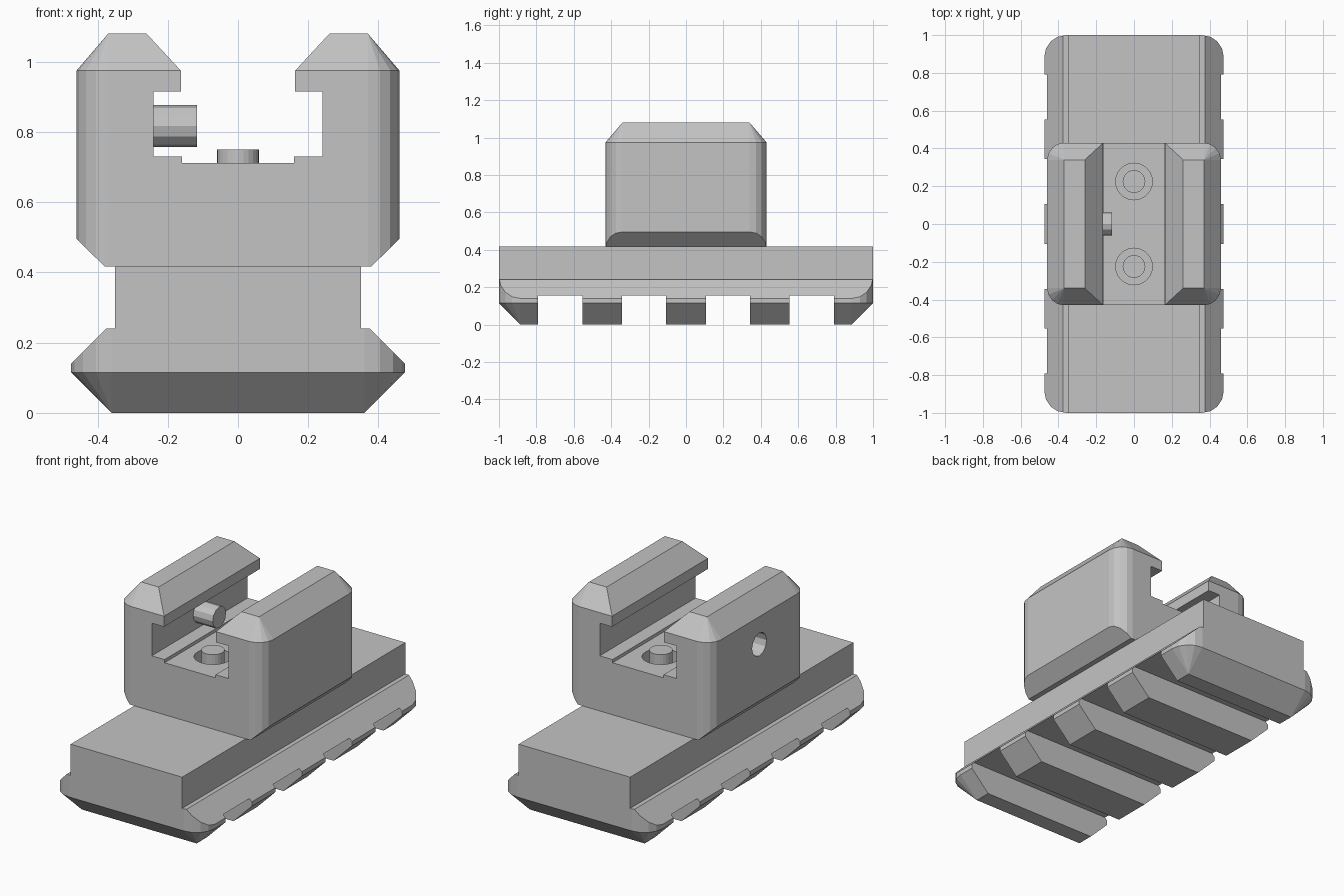
import bpy, bmesh, math
from mathutils import Matrix

cube = bpy.data.objects.get("Cube")
if cube:
    bpy.data.objects.remove(cube, do_unlink=True)

grey = bpy.data.materials.new("plain grey")
grey.use_nodes = True
grey.diffuse_color = (0.55, 0.55, 0.55, 1)
grey.node_tree.nodes["Principled BSDF"].inputs["Base Color"].default_value = grey.diffuse_color


def make(name, bm):
    bmesh.ops.recalc_face_normals(bm, faces=bm.faces)
    mesh = bpy.data.meshes.new(name)
    bm.to_mesh(mesh)
    bm.free()
    mesh.materials.append(grey)
    obj = bpy.data.objects.new(name, mesh)
    bpy.context.collection.objects.link(obj)
    return obj


def prism(name, half, length):
    """Mirror a half profile (x, z) and extrude it along y."""
    pts = half + [(-x, z) for x, z in reversed(half)]
    bm = bmesh.new()
    face = bm.faces.new([bm.verts.new((x, -length / 2, z)) for x, z in pts])
    ext = bmesh.ops.extrude_face_region(bm, geom=[face])
    verts = [v for v in ext["geom"] if isinstance(v, bmesh.types.BMVert)]
    bmesh.ops.translate(bm, verts=verts, vec=(0, length, 0))
    return make(name, bm)


def rounded_block(name, hx, hy, radius, levels, steps=4):
    """Stack rounded rectangles; each level is (z, inset)."""
    bm = bmesh.new()
    rings = []
    for z, inset in levels:
        ring = []
        r = radius - inset
        for corner, (sx, sy) in enumerate([(1, 1), (-1, 1), (-1, -1), (1, -1)]):
            for i in range(steps + 1):
                a = math.pi / 2 * (corner + i / steps)
                ring.append(bm.verts.new((sx * (hx - radius) + r * math.cos(a),
                                          sy * (hy - radius) + r * math.sin(a), z)))
        rings.append(ring)
    for low, high in zip(rings, rings[1:]):
        for i in range(len(low)):
            j = (i + 1) % len(low)
            bm.faces.new((low[i], low[j], high[j], high[i]))
    bm.faces.new(rings[0])
    bm.faces.new(rings[-1])
    bmesh.ops.remove_doubles(bm, verts=bm.verts, dist=0.002)
    return make(name, bm)


def cylinder(name, radius, depth, centre, sides, axis="Z"):
    bm = bmesh.new()
    turn = Matrix.Rotation(math.pi / 2, 4, "Y") if axis == "X" else Matrix()
    bmesh.ops.create_cone(bm, cap_ends=True, segments=sides, radius1=radius, radius2=radius,
                          depth=depth, matrix=Matrix.Translation(centre) @ turn)
    return make(name, bm)


def box(name, size, centre):
    bm = bmesh.new()
    bmesh.ops.create_cube(bm, size=1, matrix=Matrix.Translation(centre) @ Matrix.Diagonal((*size, 1)))
    return make(name, bm)


def boolean(obj, cutter, operation="DIFFERENCE"):
    mod = obj.modifiers.new("cut", "BOOLEAN")
    mod.operation, mod.solver, mod.object = operation, "EXACT", cutter
    bpy.context.view_layer.objects.active = obj
    bpy.ops.object.modifier_apply(modifier=mod.name)
    bpy.data.objects.remove(cutter, do_unlink=True)


# Rail: bevelled base trimmed to a stepped profile, then slotted across
rail = rounded_block("rail", 0.475, 1.0, 0.115, [(0, 0.1149), (0.115, 0), (0.6, 0)])
boolean(rail, prism("rail_profile", [(0.6, -0.1), (0.6, 0.015), (0.375, 0.24), (0.35, 0.24),
                                     (0.35, 0.417)], 3), "INTERSECT")
for y in (-0.6725, -0.225, 0.225, 0.6725):
    boolean(rail, box("slot", (2, 0.236, 0.31), (0, y, 0)))

# Clamp: rounded block with bevelled top, trimmed to a channel with two lips
clamp = rounded_block("clamp", 0.46, 0.43, 0.09, [(0.3, 0), (0.975, 0), (1.08, 0.0899)])
boolean(clamp, prism("clamp_profile", [(0.38, 0.417), (0.56, 0.595), (0.56, 1.188), (0.36, 1.188),
                                       (0.163, 0.975), (0.163, 0.915), (0.24, 0.915), (0.24, 0.73),
                                       (0.16, 0.73), (0.16, 0.712)], 2), "INTERSECT")

# Floor bolts standing in round recesses
for side, y in (("front", -0.225), ("back", 0.225)):
    boolean(clamp, cylinder("recess", 0.097, 0.3, (0, y, 0.712), 24))
    cylinder(side + "_bolt", 0.06, 0.2, (0, y, 0.65), 24)

# Side pin and the screw hole behind it
boolean(clamp, cylinder("screw_hole", 0.065, 0.3, (-0.48, 0, 0.817), 12, "X"))
cylinder("side_pin", 0.06, 0.153, (-0.1935, 0, 0.817), 12, "X")
